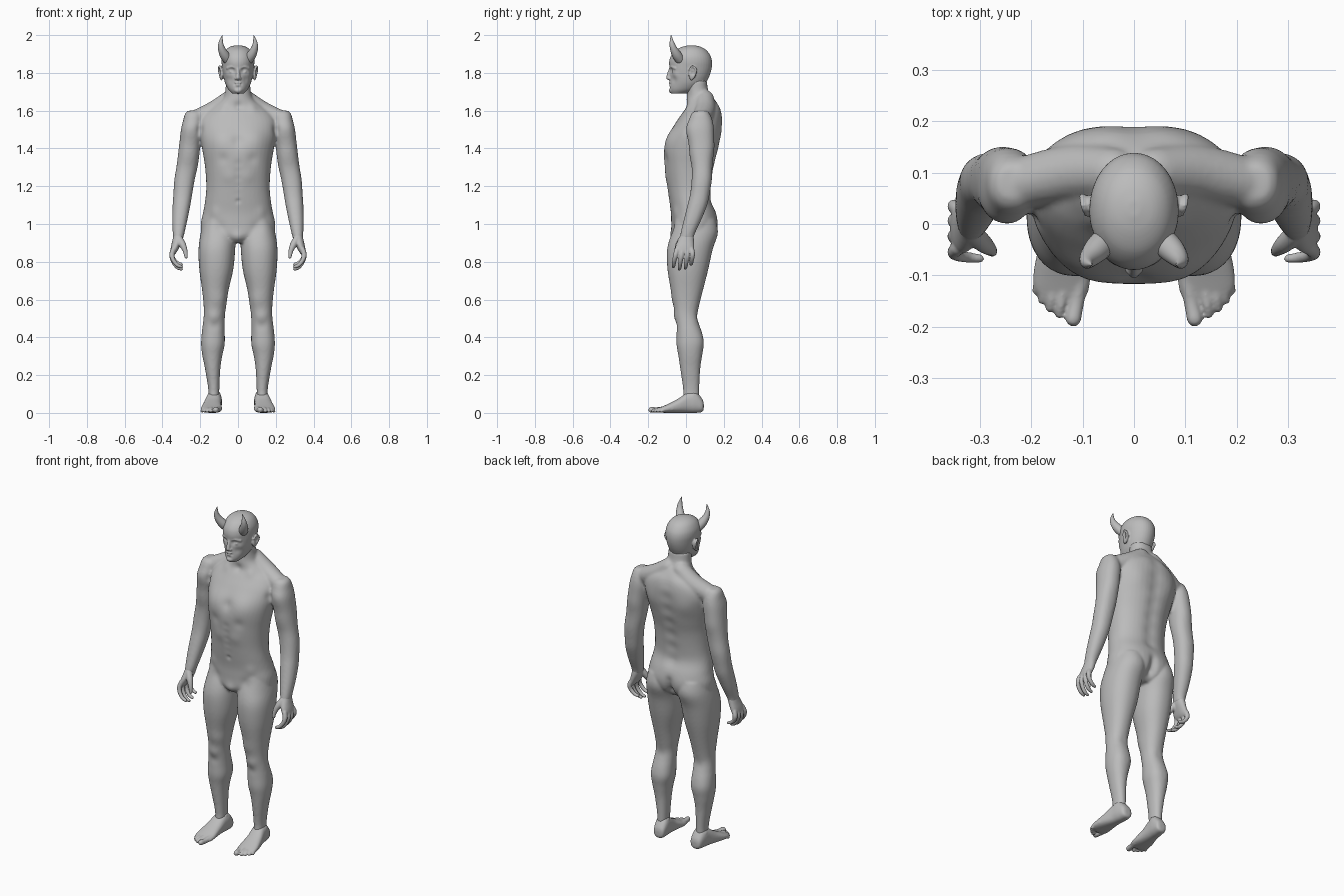
import bpy, bmesh, math
from mathutils import Vector, Matrix

skin = bpy.data.materials.new("grey_skin")
skin.diffuse_color = (0.5, 0.5, 0.5, 1)


def spline(rows, steps=4):
    """Catmull-Rom interpolation of equal-length tuples."""
    out = []
    for i in range(len(rows) - 1):
        p = [rows[max(i - 1, 0)], rows[i], rows[i + 1], rows[min(i + 2, len(rows) - 1)]]
        for k in range(steps):
            t = k / steps
            out.append([0.5 * (2 * b + (c - a) * t + (2 * a - 5 * b + 4 * c - d) * t * t
                               + (3 * b - a - 3 * c + d) * t ** 3) for a, b, c, d in zip(*p)])
    return out + [list(rows[-1])]


def skin_rings(bm, rings):
    loops = [[bm.verts.new(p) for p in ring] for ring in rings]
    n = len(loops[0])
    for a, b in zip(loops, loops[1:]):
        for i in range(n):
            bm.faces.new((a[i], a[(i + 1) % n], b[(i + 1) % n], b[i]))
    bm.faces.new(loops[0][::-1])
    bm.faces.new(loops[-1])


def loft(bm, rows, s=1, axis='Z', power=2.2, n=40):
    """Rows are (height, centre x, half width, low, high) across the other axis."""
    rings = []
    for t, cx, r, lo, hi in spline(rows):
        ring = []
        for i in range(n):
            a = math.tau * i / n
            c, d = math.cos(a), math.sin(a)
            x = s * (cx + r * math.copysign(abs(c) ** (2 / power), c))
            w = (lo + hi) / 2 + (hi - lo) / 2 * math.copysign(abs(d) ** (2 / power), d)
            ring.append((x, w, t) if axis == 'Z' else (x, t, w))
        rings.append(ring)
    skin_rings(bm, rings)


def tube(bm, rows, s=1, n=16):
    """Round tube with rounded ends through (x, y, z, radius) points."""
    pts = spline(rows)
    pos = [Vector((s * p[0], p[1], p[2])) for p in pts]
    rad = [p[3] for p in pts]
    d0, d1 = (pos[0] - pos[1]).normalized(), (pos[-1] - pos[-2]).normalized()
    path = [(pos[0] + d0 * rad[0] * h, rad[0] * math.sqrt(1 - h * h)) for h in (.97, .8, .45)]
    path += list(zip(pos, rad))
    path += [(pos[-1] + d1 * rad[-1] * h, rad[-1] * math.sqrt(1 - h * h)) for h in (.45, .8, .97)]
    side = None
    rings = []
    for i, (p, r) in enumerate(path):
        d = (path[min(i + 1, len(path) - 1)][0] - path[max(i - 1, 0)][0]).normalized()
        if side is None:
            side = d.orthogonal()
        side = (side - d * side.dot(d)).normalized()
        up = d.cross(side)
        rings.append([p + r * (side * math.cos(math.tau * k / n) + up * math.sin(math.tau * k / n))
                      for k in range(n)])
    skin_rings(bm, rings)


def ball(bm, centre, size, s=1, tilt=0):
    m = Matrix.Translation((s * centre[0], centre[1], centre[2])) @ Matrix.Rotation(tilt, 4, 'X')
    bmesh.ops.create_uvsphere(bm, u_segments=24, v_segments=16, radius=1,
                              matrix=m @ Matrix.Diagonal((*size, 1)))


def finish(bm, name, voxel=0, smooth=3, bumps=()):
    """Fuse overlapping forms, then push muscles (+) and creases (-) along the normals."""
    bmesh.ops.recalc_face_normals(bm, faces=bm.faces)
    me = bpy.data.meshes.new(name)
    bm.to_mesh(me)
    bm.free()
    ob = bpy.data.objects.new(name, me)
    bpy.context.collection.objects.link(ob)
    bpy.context.view_layer.objects.active = ob
    ob.select_set(True)
    if voxel:
        m = ob.modifiers.new("fuse", 'REMESH')
        m.mode, m.voxel_size = 'VOXEL', voxel
        bpy.ops.object.modifier_apply(modifier="fuse")
        m = ob.modifiers.new("soften", 'SMOOTH')
        m.factor, m.iterations = 0.5, smooth
        bpy.ops.object.modifier_apply(modifier="soften")
    me = ob.data
    moves = []
    for v in me.vertices:
        x, y, z = abs(v.co.x), v.co.y, v.co.z
        h = 0
        for bx, by, bz, r, amount in bumps:
            if abs(z - bz) < 2.5 * r:
                h += amount * math.exp(-((x - bx) ** 2 + (y - by) ** 2 + (z - bz) ** 2) / (r * r))
        moves.append(v.normal * h)
    for v, d in zip(me.vertices, moves):
        v.co += d
    me.materials.clear()
    me.materials.append(skin)
    me.polygons.foreach_set("use_smooth", [True] * len(me.polygons))
    me.update()
    ob.select_set(False)


# Body: torso, arms and legs fused together
bm = bmesh.new()
loft(bm, [(.90, 0, .10, -.05, .10), (.94, 0, .185, -.075, .145), (1.0, 0, .197, -.078, .163),
          (1.06, 0, .185, -.08, .158), (1.13, 0, .173, -.09, .135), (1.2, 0, .168, -.10, .137),
          (1.3, 0, .174, -.113, .15), (1.38, 0, .186, -.115, .17), (1.46, 0, .2, -.095, .185),
          (1.53, 0, .205, -.058, .193), (1.58, 0, .185, -.025, .192), (1.62, 0, .14, .0, .182),
          (1.66, 0, .085, .003, .152), (1.70, 0, .068, .006, .12), (1.76, 0, .064, .0, .11)])
for s in (1, -1):
    loft(bm, [(1.60, .235, .028, .05, .11), (1.585, .235, .045, .03, .125), (1.55, .24, .05, .015, .14),
              (1.50, .245, .057, .0, .148), (1.42, .255, .056, .015, .147), (1.315, .268, .056, .03, .14),
              (1.235, .283, .054, .03, .137), (1.16, .292, .05, .022, .125), (1.10, .299, .047, .008, .112),
              (1.02, .308, .04, -.012, .08), (.945, .315, .03, -.03, .045), (.92, .318, .026, -.032, .04)], s)
    loft(bm, [(.04, .13, .03, -.02, .07), (.12, .128, .029, -.015, .07), (.23, .134, .04, -.03, .075),
              (.30, .136, .052, -.04, .085), (.36, .133, .062, -.05, .092), (.42, .131, .061, -.05, .085),
              (.47, .128, .058, -.052, .07), (.52, .125, .056, -.058, .062), (.57, .122, .06, -.065, .07),
              (.65, .12, .07, -.08, .09), (.76, .115, .09, -.098, .118), (.865, .112, .097, -.1, .14),
              (.95, .105, .093, -.078, .16), (1.02, .1, .08, -.06, .15)], s)
    tube(bm, [(.04, .10, 1.66, .05), (.12, .10, 1.60, .055), (.22, .08, 1.555, .05)], s)  # trapezius
bumps = [(.09, -.10, 1.44, .07, .013), (0, -.10, 1.44, .03, -.007), (.08, -.115, 1.345, .03, -.006),
         (.11, .18, 1.48, .06, .007), (.08, .16, .97, .075, .010), (0, -.085, .925, .03, .014),
         (.125, -.055, .51, .03, .006), (.125, -.055, .46, .025, -.004), (.08, .0, 1.615, .025, .006),
         (0, .0, 1.625, .02, -.008), (0, -.095, 1.12, .012, -.008), (.05, -.10, 1.25, .035, .004),
         (.13, -.07, 1.06, .03, .006), (.10, -.07, .98, .035, -.006), (.20, .01, 1.50, .025, -.006),
         (.255, .02, 1.36, .05, .005), (.255, .14, 1.40, .05, .004), (.085, .09, .38, .04, .004),
         (.165, .08, .38, .04, .004), (.1, -.06, .60, .04, .005), (.125, .065, .50, .03, -.004)]
bumps += [(0, .175 - .15 * abs(1.5 - z) ** 1.2, z, .04, -.009) for z in (1.12, 1.2, 1.28, 1.36, 1.44, 1.52, 1.6)]
bumps += [(0, .145, z, .022, -.018) for z in (.92, .95, .98, 1.01)]
bumps += [(0, -.11, z, .02, -.003) for z in (1.16, 1.2, 1.24, 1.28, 1.32)]
finish(bm, "body", .0075, 5, bumps)

# Head with jaw, nose, brows, lips and ears
bm = bmesh.new()
loft(bm, [(1.69, 0, .03, -.078, .0), (1.71, 0, .05, -.087, .06), (1.74, 0, .066, -.086, .10),
          (1.77, 0, .075, -.085, .118), (1.80, 0, .08, -.085, .13), (1.83, 0, .084, -.088, .137),
          (1.86, 0, .087, -.089, .138), (1.89, 0, .083, -.08, .13), (1.92, 0, .067, -.055, .108),
          (1.938, 0, .043, -.02, .078), (1.946, 0, .012, .015, .045)], power=2.05)
loft(bm, [(1.64, 0, .066, .012, .13), (1.69, 0, .064, .01, .118), (1.76, 0, .06, .01, .105)])  # neck core
tube(bm, [(0, -.080, 1.825, .009), (0, -.088, 1.80, .010), (0, -.093, 1.775, .0125)])  # nose
for s in (1, -1):
    ball(bm, (.010, -.087, 1.770), (.009, .010, .008), s)
    tube(bm, [(.015, -.080, 1.826, .008), (.035, -.073, 1.831, .009), (.056, -.056, 1.825, .008)], s)  # brow
    ball(bm, (.031, -.068, 1.807), (.015, .012, .010), s)
    ball(bm, (.088, .035, 1.80), (.011, .021, .036), s, -.2)  # ear
    tube(bm, [(.092, .018, 1.815, .005), (.098, .035, 1.835, .006), (.101, .054, 1.815, .006),
              (.096, .045, 1.785, .005), (.088, .028, 1.765, .006)], s)
for z, w in ((1.747, .02), (1.735, .016)):  # lips
    ball(bm, (0, -.083, z), (w, .009, .006))
ball(bm, (0, -.078, 1.708), (.022, .013, .015))  # chin
finish(bm, "head", .004, 3,
       [(.03, -.08, 1.813, .015, -.008), (.045, -.07, 1.765, .022, -.005), (0, -.09, 1.741, .007, -.004),
        (.018, -.085, 1.741, .007, -.003), (0, -.09, 1.722, .009, -.004), (.055, -.055, 1.79, .02, .004),
        (.10, .034, 1.80, .011, -.006), (.072, -.03, 1.855, .025, -.003)])

# Hands: palm, four curled fingers and a thumb
bm = bmesh.new()
for s in (1, -1):
    loft(bm, [(.965, .313, .026, -.022, .034), (.94, .316, .026, -.03, .040), (.91, .322, .026, -.045, .042),
              (.88, .332, .023, -.056, .043), (.855, .340, .018, -.058, .042), (.842, .343, .011, -.05, .036)], s)
    for y, k in ((-.052, .93), (-.023, 1.06), (.006, 1.0), (.033, .8)):
        tube(bm, [(.342, y * .9, .865, .014), (.350, y * 1.05, .865 - .03 * k, .0135),
                  (.343, y * 1.1 - .004, .865 - .06 * k, .0115), (.322, y * 1.1 - .008, .865 - .088 * k, .0105),
                  (.300, y * 1.1 - .010, .865 - .098 * k, .0085)], s)
    tube(bm, [(.312, -.02, .92, .020), (.293, -.038, .89, .018), (.279, -.05, .855, .0125),
              (.275, -.055, .825, .009)], s)
finish(bm, "hands", .004, 3)

# Feet: heel, arch and five toes
bm = bmesh.new()
for s in (1, -1):
    loft(bm, [(.094, .122, .015, .02, .05), (.085, .122, .032, .005, .075), (.05, .125, .040, .0, .115),
              (.01, .129, .042, .0, .11), (-.04, .136, .048, .0, .076), (-.09, .140, .055, .0, .05),
              (-.125, .141, .054, .001, .034), (-.145, .137, .042, .005, .026)], s, 'Y', 2.4)
    ball(bm, (.106, .03, .095), (.014, .018, .018), s)
    ball(bm, (.152, .035, .085), (.013, .018, .018), s)
    tube(bm, [(.105, -.11, .02, .017), (.111, -.15, .016, .0145), (.118, -.184, .016, .0155)], s)
    for x, y in ((.145, -.180), (.163, -.168), (.178, -.152), (.189, -.134)):
        tube(bm, [(x - .008, y + .06, .022, .011), (x - .003, y + .025, .020, .0095), (x, y + .005, .0105, .0095)], s)
finish(bm, "feet", .0045, 3)

# Curved horns
bm = bmesh.new()
for s in (1, -1):
    tube(bm, [(.056, -.033, 1.872, .026), (.073, -.050, 1.897, .025), (.087, -.066, 1.928, .019),
              (.091, -.075, 1.96, .012), (.083, -.079, 1.998, .002)], s, 20)
finish(bm, "horns")
